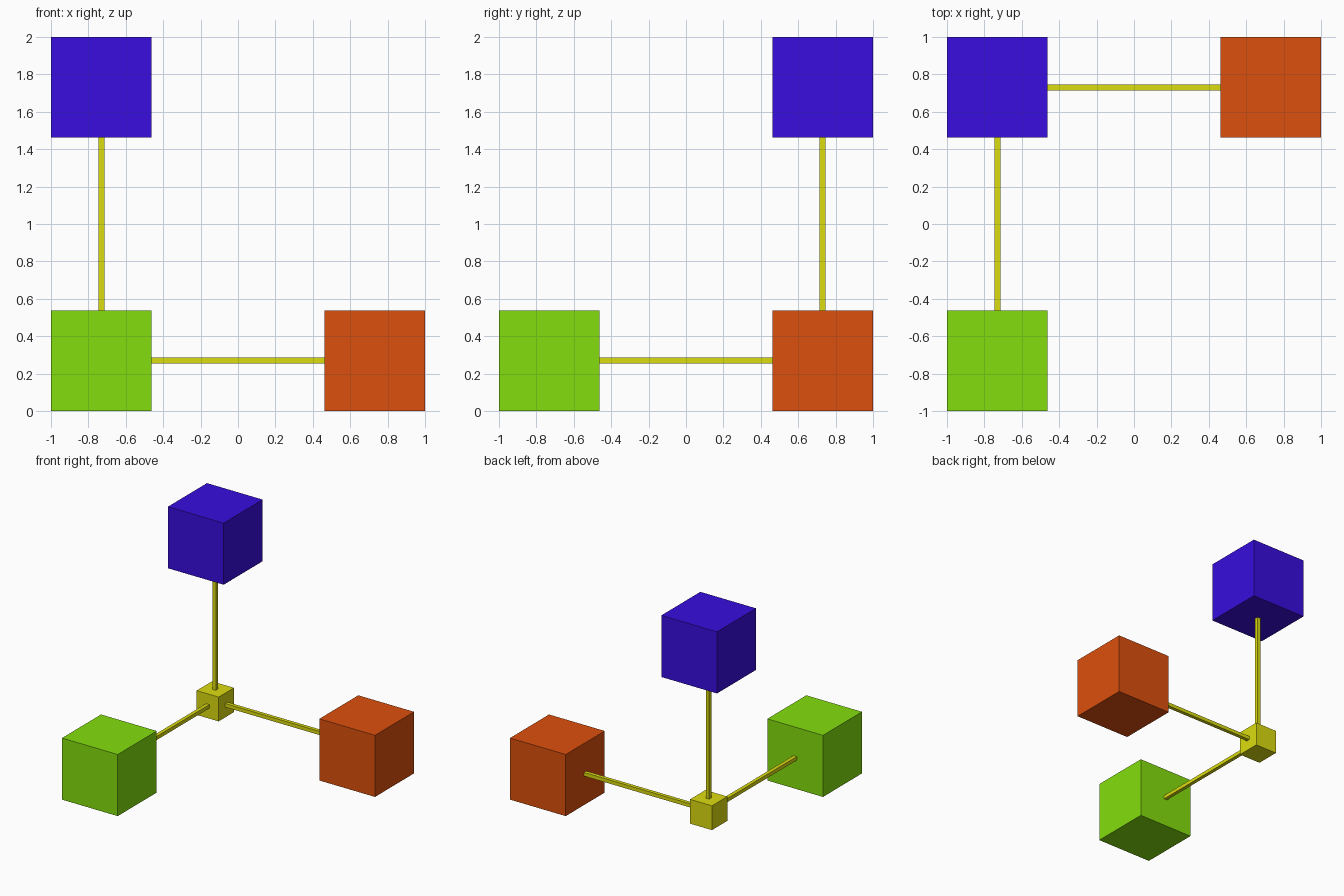
import bpy
from mathutils import Vector

if "Cube" in bpy.data.objects:
    bpy.data.objects.remove(bpy.data.objects["Cube"])

BIG, SMALL, ROD = 0.538, 0.212, 0.032
C = 1 - BIG / 2                      # distance of cube centres from the axes


def material(name, rgb):
    m = bpy.data.materials.new(name)
    m.diffuse_color = (*rgb, 1)
    m.use_nodes = True
    m.node_tree.nodes["Principled BSDF"].inputs["Base Color"].default_value = m.diffuse_color
    return m


def box(name, centre, size, mat):
    bpy.ops.mesh.primitive_cube_add(size=1, location=centre)
    ob = bpy.context.object
    ob.name = name
    ob.scale = size
    bpy.ops.object.transform_apply(location=False, rotation=False, scale=True)
    ob.data.materials.append(mat)
    return ob


yellow = material("yellow", (0.72, 0.72, 0.005))

# Small hub cube at the corner where the three axes meet
hub = Vector((-C, C, BIG / 2))
box("hub_cube", hub, (SMALL,) * 3, yellow)

# One rod and one large end cube along each axis
arms = [
    ("right", Vector((1, 0, 0)), (0.72, 0.08, 0.004)),
    ("front", Vector((0, -1, 0)), (0.23, 0.73, 0.004)),
    ("top", Vector((0, 0, 1)), (0.04, 0.004, 0.73)),
]
for name, axis, rgb in arms:
    start, end = SMALL / 2, 2 * C - BIG / 2
    size = [end - start if abs(a) > 0.5 else ROD for a in axis]
    box(name + "_rod", hub + axis * (start + end) / 2, size, yellow)
    box(name + "_cube", hub + axis * 2 * C, (BIG,) * 3, material(name + "_colour", rgb))
